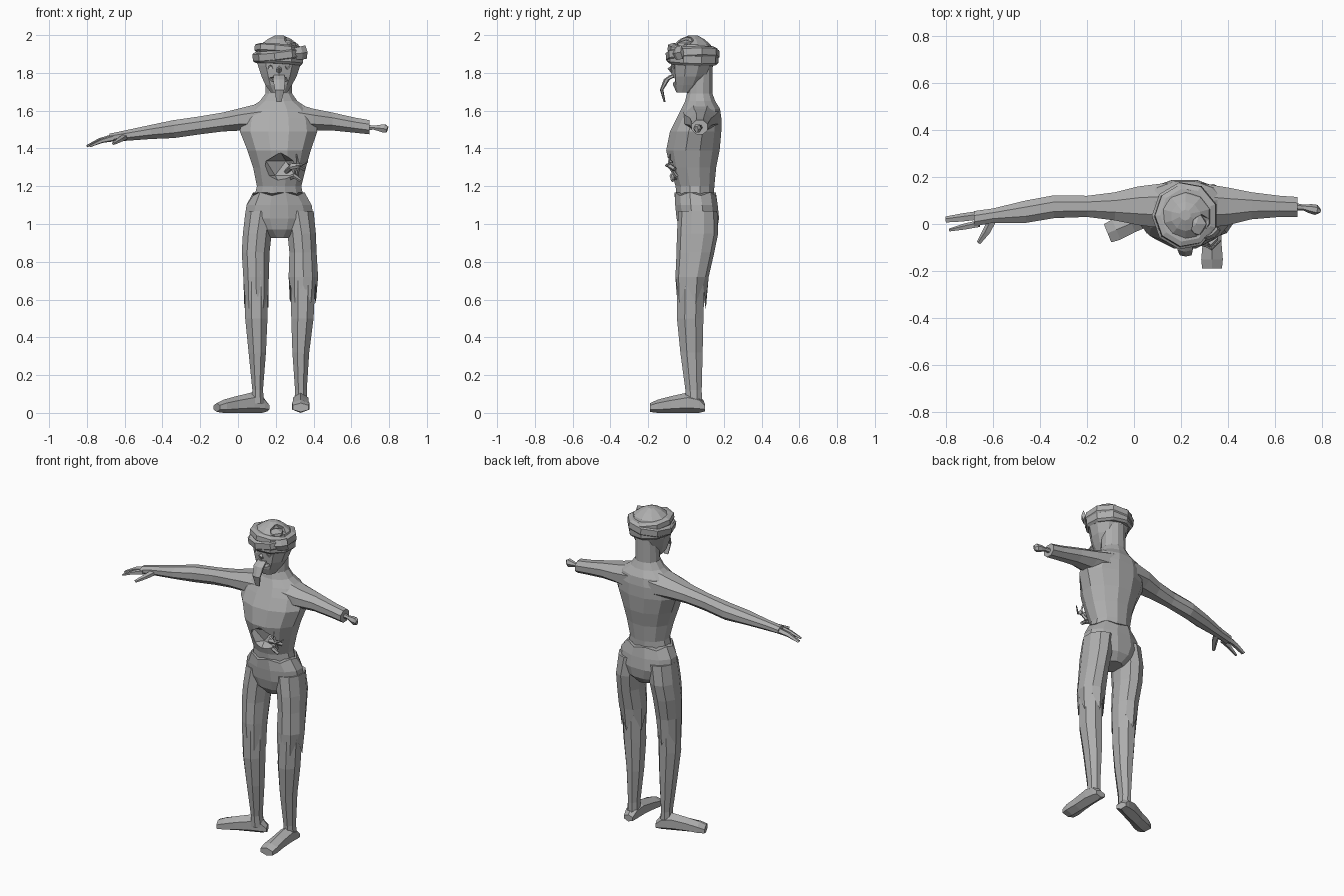
import bpy, bmesh, math, random
from mathutils import Vector, Matrix

random.seed(4)
grey = bpy.data.materials.new("ash_grey")
grey.diffuse_color = (0.42, 0.42, 0.42, 1)


def finish(name, bm):
    bmesh.ops.recalc_face_normals(bm, faces=bm.faces)
    me = bpy.data.meshes.new(name)
    bm.to_mesh(me)
    bm.free()
    me.materials.append(grey)
    ob = bpy.data.objects.new(name, me)
    bpy.context.collection.objects.link(ob)
    return ob


def loft(name, axis, n, rings, jag=0, matrix=None):
    """Skin rings (position, u0, u1, v0, v1) along an axis; jag zigzags the last ring."""
    bm = bmesh.new()
    angles = [2 * math.pi * (i + 0.5) / n for i in range(n)]
    mc, ms = max(map(math.cos, angles)), max(map(math.sin, angles))
    loops = []
    for k, (t, u0, u1, v0, v1) in enumerate(rings):
        loop = []
        for i, a in enumerate(angles):
            co = [(u0 + u1) / 2 + (u1 - u0) / 2 * math.cos(a) / mc,
                  (v0 + v1) / 2 + (v1 - v0) / 2 * math.sin(a) / ms]
            d = jag * (i % 2) if k == len(rings) - 1 else 0
            co.insert("xyz".index(axis), t + d)
            loop.append(bm.verts.new(co))
        loops.append(loop)
    for a, b in zip(loops, loops[1:]):
        for i in range(n):
            j = (i + 1) % n
            bm.faces.new((a[i], a[j], b[j], b[i]))
    bm.faces.new(loops[0])
    bm.faces.new(loops[-1])
    if matrix:
        bm.transform(matrix)
    return finish(name, bm)


def tube(name, points, n=5):
    """Tapered tube through (x, y, z, width, depth) points."""
    bm = bmesh.new()
    loops = []
    P = [Vector(p[:3]) for p in points]
    for k, p in enumerate(points):
        d = (P[min(k + 1, len(P) - 1)] - P[max(k - 1, 0)]).normalized()
        side = d.cross(Vector((0, 0, 1)) if abs(d.z) < 0.8 else Vector((0, 1, 0))).normalized()
        up = side.cross(d)
        loops.append([bm.verts.new(P[k] + side * p[3] * math.cos(2 * math.pi * i / n)
                                   + up * p[4] * math.sin(2 * math.pi * i / n)) for i in range(n)])
    for a, b in zip(loops, loops[1:]):
        for i in range(n):
            j = (i + 1) % n
            bm.faces.new((a[i], a[j], b[j], b[i]))
    bm.faces.new(loops[0])
    bm.faces.new(loops[-1])
    return finish(name, bm)


def blob(name, center, scale, sub=1):
    bm = bmesh.new()
    bmesh.ops.create_icosphere(bm, subdivisions=sub, radius=1,
                               matrix=Matrix.Translation(center) @ Matrix.Diagonal((*scale, 1)))
    return finish(name, bm)


def cut(target, cutter):
    mod = target.modifiers.new("cut", 'BOOLEAN')
    mod.operation, mod.object, mod.solver = 'DIFFERENCE', cutter, 'EXACT'
    cutter.hide_render = True
    cutter.hide_viewport = True


# Torso with open belly wound
torso = loft("torso", "z", 12, [
    (1.08, .07, .36, -.045, .145), (1.2, .10, .335, -.055, .15), (1.3, .08, .36, -.085, .16),
    (1.39, .05, .385, -.105, .178), (1.49, .01, .42, -.085, .187), (1.56, .02, .41, -.05, .187),
    (1.61, .055, .375, -.025, .18), (1.65, .115, .315, -.005, .155), (1.69, .145, .287, .005, .14),
    (1.84, .15, .285, .01, .14)])
cut(torso, blob("belly_cutter", (.225, -.11, 1.295), (.105, .11, .085)))

# Entrails and broken ribs at the wound
tube("entrail_loop", [(.25, -.01, 1.27, .013, .013), (.28, -.08, 1.30, .014, .014),
                      (.32, -.09, 1.31, .014, .014), (.35, -.06, 1.29, .012, .012)])
tube("entrail_hanging", [(.27, -.03, 1.24, .012, .012), (.30, -.075, 1.255, .014, .014),
                         (.33, -.07, 1.23, .01, .01)])
tube("broken_rib", [(.31, -.05, 1.25, .01, .01), (.32, -.09, 1.31, .009, .009), (.31, -.085, 1.37, .003, .003)], 4)
tube("rib_splinter", [(.27, -.06, 1.315, .008, .008), (.33, -.105, 1.31, .008, .008),
                      (.37, -.07, 1.33, .003, .003)], 4)

# Complete arm
loft("long_arm", "x", 8, [
    (.14, -.02, .175, 1.48, 1.645), (.02, -.005, .16, 1.495, 1.615), (-.08, .015, .135, 1.49, 1.59),
    (-.2, .03, .12, 1.475, 1.57), (-.34, .025, .122, 1.455, 1.55), (-.46, .005, .10, 1.45, 1.525),
    (-.6, .005, .066, 1.44, 1.495), (-.68, -.01, .055, 1.435, 1.478)])
for name, pts in {
    "thumb": [(-.60, .02, 1.46, .02, .018), (-.625, -.03, 1.445, .018, .014), (-.66, -.08, 1.425, .01, .008)],
    "fingers_back": [(-.66, .035, 1.457, .02, .02), (-.73, .026, 1.442, .019, .014), (-.80, .018, 1.412, .014, .006)],
    "fingers_front": [(-.66, .0, 1.455, .016, .018), (-.72, -.012, 1.44, .014, .012), (-.785, -.026, 1.412, .007, .006)],
}.items():
    tube(name, pts)

# Severed arm with bone
loft("severed_arm", "x", 8, [
    (.28, -.02, .175, 1.48, 1.645), (.40, -.005, .155, 1.495, 1.61), (.5, .02, .135, 1.495, 1.59),
    (.62, .03, .12, 1.483, 1.563), (.695, .03, .115, 1.475, 1.55)])
tube("arm_bone", [(.67, .075, 1.512, .018, .018), (.72, .07, 1.51, .012, .012), (.75, .065, 1.508, .02, .02),
                  (.775, .06, 1.505, .022, .025), (.79, .055, 1.5, .01, .018)], 6)

# Head with open mouth, eye sockets and a hole in the skull
head = loft("head", "z", 10, [
    (1.695, .175, .26, -.05, .03), (1.735, .145, .285, -.068, .09), (1.78, .125, .31, -.075, .12),
    (1.84, .105, .33, -.08, .145), (1.90, .10, .335, -.085, .15), (1.95, .12, .32, -.065, .13),
    (1.98, .16, .28, -.03, .095), (1.998, .195, .24, .015, .06)])
cut(head, blob("mouth_cutter", (.215, -.08, 1.765), (.065, .055, .02)))
for s in (-1, 1):
    cut(head, blob("eye_cutter", (.217 + s * .05, -.085, 1.83), (.026, .03, .02)))
cut(head, blob("skull_cutter", (.285, -.01, 1.97), (.05, .06, .04)))
blob("brain", (.265, .0, 1.945), (.048, .055, .03))
tube("nose", [(.217, -.06, 1.85, .008, .008), (.217, -.085, 1.82, .014, .014), (.217, -.07, 1.805, .014, .01)], 4)
loft("tongue", "z", 6, [
    (1.645, .203, .23, -.118, -.108), (1.71, .195, .245, -.138, -.12), (1.765, .185, .25, -.118, -.085),
    (1.79, .19, .245, -.085, -.03)])


def bandage(name, z, h, grow, tilt_x, tilt_y):
    # Tilted faceted band with flared lower or upper edge
    m = (Matrix.Translation((.217, .035, z)) @ Matrix.Rotation(tilt_y, 4, 'Y') @ Matrix.Rotation(tilt_x, 4, 'X'))
    w, d = .124 + grow, .134 + grow
    loft(name, "z", 9, [(-h, -w + .012, w - .012, -d + .012, d - .012), (-h * .6, -w, w, -d, d),
                        (h * .6, -w, w, -d, d), (h, -w + .02, w - .02, -d + .02, d - .02)], matrix=m)


# Head wrap
bandage("bandage_low", 1.877, .032, .003, -.04, .06)
bandage("bandage_middle", 1.897, .03, .008, .05, -.12)
bandage("bandage_top", 1.922, .024, -.002, -.08, .10)
tube("bandage_knot", [(.29, -.06, 1.90, .015, .03), (.335, -.045, 1.905, .015, .035), (.36, -.02, 1.91, .012, .036)], 4)

# Trousers seat
loft("trousers_seat", "z", 12, [
    (.925, .165, .28, .0, .13), (.97, .08, .36, -.035, .165), (1.03, .035, .40, -.05, .175),
    (1.10, .045, .39, -.057, .168), (1.15, .08, .352, -.06, .158)], jag=.018)

# Trouser legs with torn hems, and shins
loft("trouser_leg_a", "z", 10, [
    (1.07, .04, .20, -.04, .165), (.95, .026, .178, -.048, .17), (.85, .02, .167, -.05, .15),
    (.72, .028, .163, -.056, .12), (.55, .034, .16, -.05, .105)], jag=.08)
loft("trouser_leg_b", "z", 10, [
    (1.07, .235, .40, -.04, .165), (.95, .262, .412, -.048, .17), (.85, .272, .416, -.05, .15),
    (.72, .268, .424, -.056, .12), (.58, .275, .412, -.05, .105)], jag=.1)
loft("shin_a", "z", 8, [
    (.75, .036, .156, -.045, .10), (.5, .038, .156, -.048, .092), (.32, .056, .148, -.03, .088),
    (.12, .076, .132, -.003, .083), (.05, .07, .14, .0, .085)])
loft("shin_b", "z", 8, [
    (.75, .28, .412, -.045, .10), (.5, .282, .40, -.048, .092), (.32, .288, .377, -.03, .088),
    (.12, .302, .364, -.003, .083), (.05, .298, .368, .0, .085)])

# Feet: one forward, one turned outward
foot = [(.15, -.03, .03, .008, .05), (.12, -.036, .036, 0, .09), (.06, -.04, .04, 0, .108),
        (-.03, -.04, .04, 0, .088), (-.1, -.046, .046, 0, .07), (-.14, -.042, .042, .005, .052)]
loft("foot_b", "y", 6, foot, matrix=Matrix.Translation((.332, -.05, 0)))
loft("foot_a", "y", 6, foot, matrix=Matrix.Translation((.017, .014, 0)) @ Matrix.Rotation(-1.18, 4, 'Z'))
